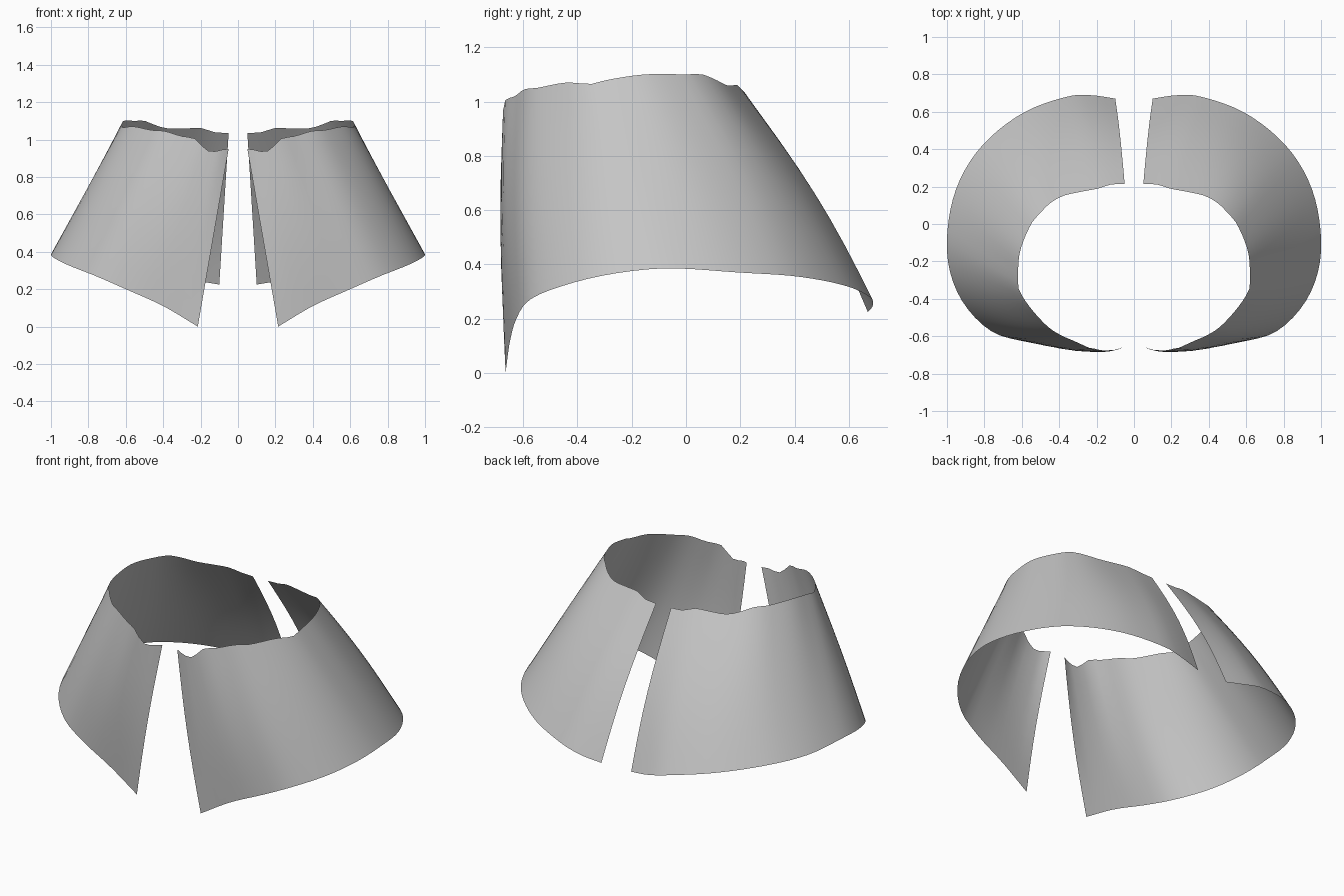
import bpy, math
from mathutils import Vector

if "Cube" in bpy.data.objects:
    bpy.data.objects.remove(bpy.data.objects["Cube"])

# Upper and lower rims of one panel, running from the front opening to the back one
WAIST = [(.05, -.655, .95), (.09, -.672, .945), (.14, -.675, .935), (.18, -.675, .95),
         (.22, -.67, 1.0), (.31, -.63, 1.02), (.39, -.595, 1.045), (.46, -.55, 1.05),
         (.56, -.44, 1.07), (.615, -.35, 1.065), (.62, -.29, 1.08), (.61, -.15, 1.1),
         (.55, 0, 1.1), (.50, .06, 1.1), (.45, .11, 1.08), (.38, .15, 1.06),
         (.27, .175, 1.06), (.19, .19, 1.06), (.13, .21, 1.04), (.05, .215, 1.035)]
HEM = [(.215, -.665, .0), (.40, -.65, .11), (.60, -.625, .2), (.76, -.575, .27),
       (.90, -.44, .325), (.98, -.27, .365), (1.0, -.07, .385), (.95, .19, .37),
       (.82, .41, .355), (.60, .59, .32), (.35, .683, .275), (.22, .688, .245),
       (.10, .67, .225)]
COLS, ROWS = 44, 8


def rim_curve(points):
    """Return a function giving a smooth point at a fraction of the rim's plan length."""
    pts = [Vector(p) for p in points]
    s = [0.0]
    for a, b in zip(pts, pts[1:]):
        s.append(s[-1] + (b - a).xy.length)
    s = [v / s[-1] for v in s]
    last = len(pts) - 1
    tan = []
    for i in range(last + 1):
        a, b = max(i - 1, 0), min(i + 1, last)
        tan.append((pts[b] - pts[a]) / (s[b] - s[a]))

    def at(u):
        i = 0
        while i < last - 1 and u > s[i + 1]:
            i += 1
        h = s[i + 1] - s[i]
        t = (u - s[i]) / h
        return (pts[i] * (2 * t**3 - 3 * t**2 + 1) + tan[i] * h * (t**3 - 2 * t**2 + t)
                + pts[i + 1] * (3 * t**2 - 2 * t**3) + tan[i + 1] * h * (t**3 - t**2))
    return at


# Loft the sheet between the rims, bulging slightly at the front and back
waist, hem = rim_curve(WAIST), rim_curve(HEM)
verts, faces = [], []
for r in range(ROWS + 1):
    t = r / ROWS
    for c in range(COLS + 1):
        u = c / COLS
        p = hem(u).lerp(waist(u), t)
        facing = -math.cos(math.pi * u)
        amount = .035 * facing if facing > 0 else .018 * facing
        p.y += amount * math.sin(math.pi * t)
        verts.append(p)
for r in range(ROWS):
    for c in range(COLS):
        a = r * (COLS + 1) + c
        faces.append((a, a + 1, a + COLS + 2, a + COLS + 1))

mesh = bpy.data.meshes.new("skirt_panels")
mesh.from_pydata(verts, [], faces)
mesh.update()
skirt = bpy.data.objects.new("skirt_panels", mesh)
bpy.context.collection.objects.link(skirt)

# Plain grey cloth
grey = bpy.data.materials.new("grey_cloth")
grey.diffuse_color = (.56, .56, .56, 1)
grey.use_nodes = True
grey.node_tree.nodes["Principled BSDF"].inputs["Base Color"].default_value = grey.diffuse_color
mesh.materials.append(grey)

# Smooth shading and the matching panel on the other side
bpy.context.view_layer.objects.active = skirt
skirt.select_set(True)
bpy.ops.object.shade_smooth()
mirror = skirt.modifiers.new("mirror", 'MIRROR')
mirror.use_axis = (True, False, False)
mirror.use_mirror_merge = False
